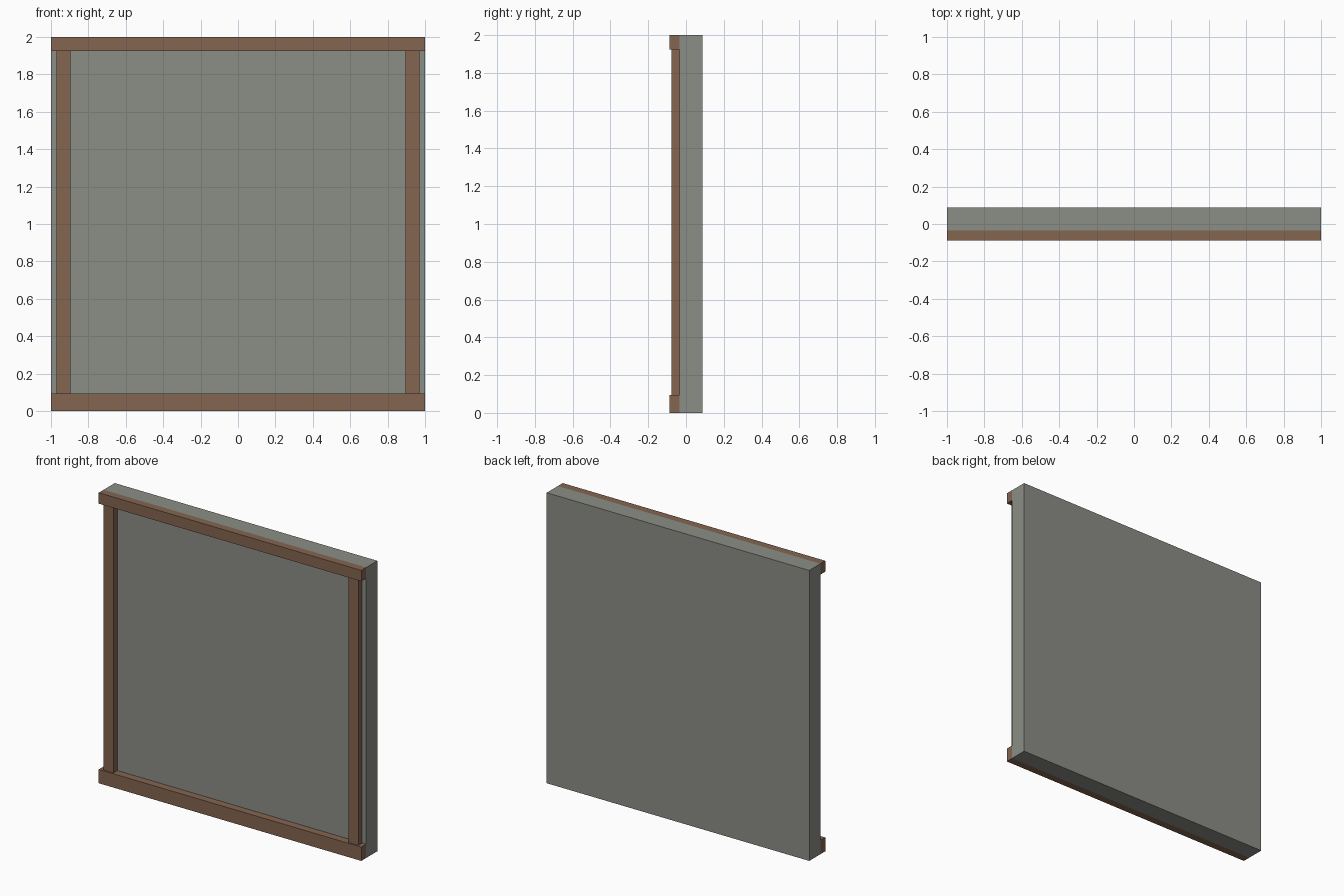
import bpy

if "Cube" in bpy.data.objects:
    bpy.data.objects.remove(bpy.data.objects["Cube"])


def material(name, rgb):
    m = bpy.data.materials.new(name)
    m.diffuse_color = (*rgb, 1)
    m.use_nodes = True
    m.node_tree.nodes["Principled BSDF"].inputs["Base Color"].default_value = m.diffuse_color
    return m


def box(name, x, y, z, mat):
    """Box from (min, max) ranges along each axis."""
    mid = [(a + b) / 2 for a, b in (x, y, z)]
    size = [b - a for a, b in (x, y, z)]
    bpy.ops.mesh.primitive_cube_add(size=1, location=mid)
    ob = bpy.context.object
    ob.name = name
    ob.scale = size
    bpy.ops.object.transform_apply(location=False, rotation=False, scale=True)
    ob.data.materials.append(mat)
    return ob


plaster = material("plaster", (0.26, 0.27, 0.24))
wood = material("wood", (0.23, 0.13, 0.08))

BACK, FACE, POST, RAIL = 0.087, -0.034, -0.077, -0.087
RAIL_LOW, RAIL_HIGH = 0.095, 1.925

# Wall slab
box("wall_panel", (-1, 1), (FACE, BACK), (0, 2), plaster)

# Horizontal timbers
box("bottom_rail", (-1, 1), (RAIL, FACE), (0, RAIL_LOW), wood)
box("top_rail", (-1, 1), (RAIL, FACE), (RAIL_HIGH, 2), wood)

# Upright timbers, slightly thinner than the rails
for side, x in (("left", (-0.97, -0.895)), ("right", (0.895, 0.97))):
    box(side + "_post", x, (POST, FACE), (RAIL_LOW, RAIL_HIGH), wood)
